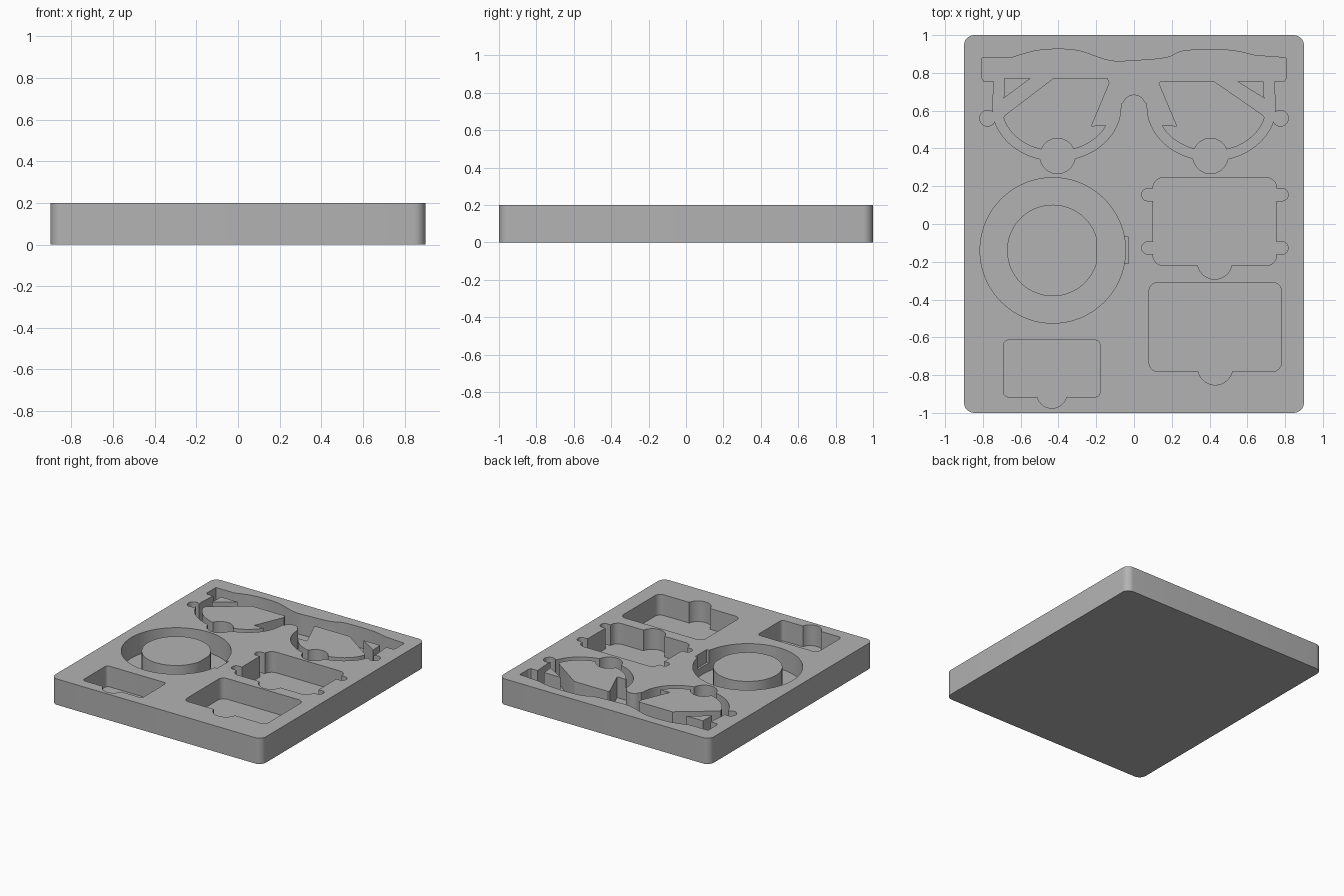
import bpy, bmesh
from math import cos, sin, pi, radians

if "Cube" in bpy.data.objects:
    bpy.data.objects.remove(bpy.data.objects["Cube"])

TOP, FLOOR = 0.2, 0.04


def arc(cx, cy, rx, ry, a0, a1, n=24):
    angles = [radians(a0 + (a1 - a0) * i / n) for i in range(n + 1)]
    return [(cx + rx * cos(a), cy + ry * sin(a)) for a in angles]


def rounded(x0, x1, y0, y1, r):
    return (arc(x1 - r, y1 - r, r, r, 0, 90, 8) + arc(x0 + r, y1 - r, r, r, 90, 180, 8)
            + arc(x0 + r, y0 + r, r, r, 180, 270, 8) + arc(x1 - r, y0 + r, r, r, 270, 360, 8))


def circle(cx, cy, r, n=64):
    return arc(cx, cy, r, r, 0, 360, n)[:-1]


def smooth(pts, n=6):
    # Catmull-Rom curve through the points
    p = [pts[0]] + pts + [pts[-1]]
    out = []
    for a, b, c, d in zip(p, p[1:], p[2:], p[3:]):
        for i in range(n):
            t = i / n
            out.append(tuple(0.5 * (2 * b[k] + (c[k] - a[k]) * t
                                    + (2 * a[k] - 5 * b[k] + 4 * c[k] - d[k]) * t * t
                                    + (3 * b[k] - a[k] - 3 * c[k] + d[k]) * t ** 3) for k in (0, 1)))
    return out + [pts[-1]]


def prism(name, outline, z0, z1):
    bm = bmesh.new()
    face = bm.faces.new([bm.verts.new((x, y, z0)) for x, y in outline])
    side = bmesh.ops.extrude_face_region(bm, geom=[face])
    bmesh.ops.translate(bm, vec=(0, 0, z1 - z0),
                        verts=[g for g in side["geom"] if isinstance(g, bmesh.types.BMVert)])
    bmesh.ops.recalc_face_normals(bm, faces=bm.faces)
    mesh = bpy.data.meshes.new(name)
    bm.to_mesh(mesh)
    bm.free()
    obj = bpy.data.objects.new(name, mesh)
    bpy.context.collection.objects.link(obj)
    return obj


def subtract(target, cutter):
    mod = target.modifiers.new("cut", "BOOLEAN")
    mod.operation, mod.solver, mod.object = "DIFFERENCE", "EXACT", cutter
    bpy.context.view_layer.update()
    result = target.evaluated_get(bpy.context.evaluated_depsgraph_get())
    mesh = bpy.data.meshes.new_from_object(result)
    target.modifiers.clear()
    target.data = mesh
    bpy.data.objects.remove(cutter)


def cut(outline, floor=FLOOR):
    subtract(tray, prism("cutter", outline, floor, TOP + 0.1))


# Foam slab
tray = prism("storage_tray", rounded(-0.9, 0.9, -1, 1, 0.055), 0, TOP)


# Eyewear pocket: wavy brow, hinge corners, two lens rims and a nose arch
def rim(s):
    # from the outer brow corner down and round to the nose
    pts = [(0.805, 0.88), (0.805, 0.77), (0.795, 0.755), (0.74, 0.755), (0.75, 0.62)]
    pts += arc(0.41, 0.62, 0.34, 0.285, -14, -178, 40)
    pts += [(0.065, 0.64)] + arc(0, 0.625, 0.06, 0.06, 20, 88, 8)
    return [(s * x, y) for x, y in pts]


brow = smooth([(-0.65, 0.88), (-0.5, 0.92), (-0.31, 0.92), (-0.13, 0.865), (0, 0.865),
               (0.17, 0.88), (0.27, 0.917), (0.5, 0.92), (0.64, 0.892)])
eyewear = prism("eyewear_cutter", rim(-1)[::-1] + brow + rim(1), FLOOR, TOP + 0.1)

# Foam islands left standing inside the rims, either side of the folded arms
for s, top in ((1, 0.755), (-1, 0.773)):
    lens = [(0.14, top), (0.425, top), (0.685, 0.575)]
    lens += arc(0.41, 0.62, 0.29, 0.235, -14, -155, 32) + [(0.225, 0.52), (0.13, 0.745)]
    corner = [(0.545, top), (0.685, top), (0.69, 0.665)]
    for island in (lens, corner):
        subtract(eyewear, prism("island", [(s * x, y) for x, y in island], 0, TOP + 0.2))
subtract(tray, eyewear)
for s in (1, -1):
    cut(circle(s * 0.405, 0.36, 0.093))
    cut(circle(s * 0.775, 0.56, 0.042, 32))

# Ring pocket with a standing core and a shallow side notch
ring = prism("ring_cutter", circle(-0.43, -0.14, 0.385, 96), FLOOR, TOP + 0.1)
core = [(min(x, -0.195), y) for x, y in circle(-0.43, -0.14, 0.242, 96)]
subtract(ring, prism("core", core, 0, TOP + 0.2))
subtract(tray, ring)
cut([(-0.1, -0.21), (-0.03, -0.21), (-0.03, -0.07), (-0.1, -0.07)], 0.1)

# Rectangular pockets, each with a round finger scoop at the front
for x0, x1, y0, y1, r, scoop, lift in ((0.10, 0.755, -0.22, 0.245, 0.055, 0.092, 0.02),
                                       (0.08, 0.78, -0.78, -0.31, 0.045, 0.092, 0.02),
                                       (-0.69, -0.18, -0.915, -0.615, 0.025, 0.08, 0.02)):
    cut(rounded(x0, x1, y0, y1, r))
    cut(circle((x0 + x1) / 2, y0 + lift, scoop))

# Side tabs of the middle pocket
for y in (0.155, -0.127):
    cut(rounded(0.042, 0.2, y - 0.032, y + 0.032, 0.028))
    cut(rounded(0.65, 0.815, y - 0.032, y + 0.032, 0.028))

# Grey foam
foam = bpy.data.materials.new("grey_foam")
foam.use_nodes = True
foam.diffuse_color = (0.45, 0.45, 0.45, 1)
foam.node_tree.nodes["Principled BSDF"].inputs["Base Color"].default_value = foam.diffuse_color
tray.data.materials.clear()
tray.data.materials.append(foam)
for poly in tray.data.polygons:
    poly.material_index = 0

bpy.context.view_layer.objects.active = tray
tray.select_set(True)
bpy.ops.object.shade_smooth_by_angle(angle=radians(30))
